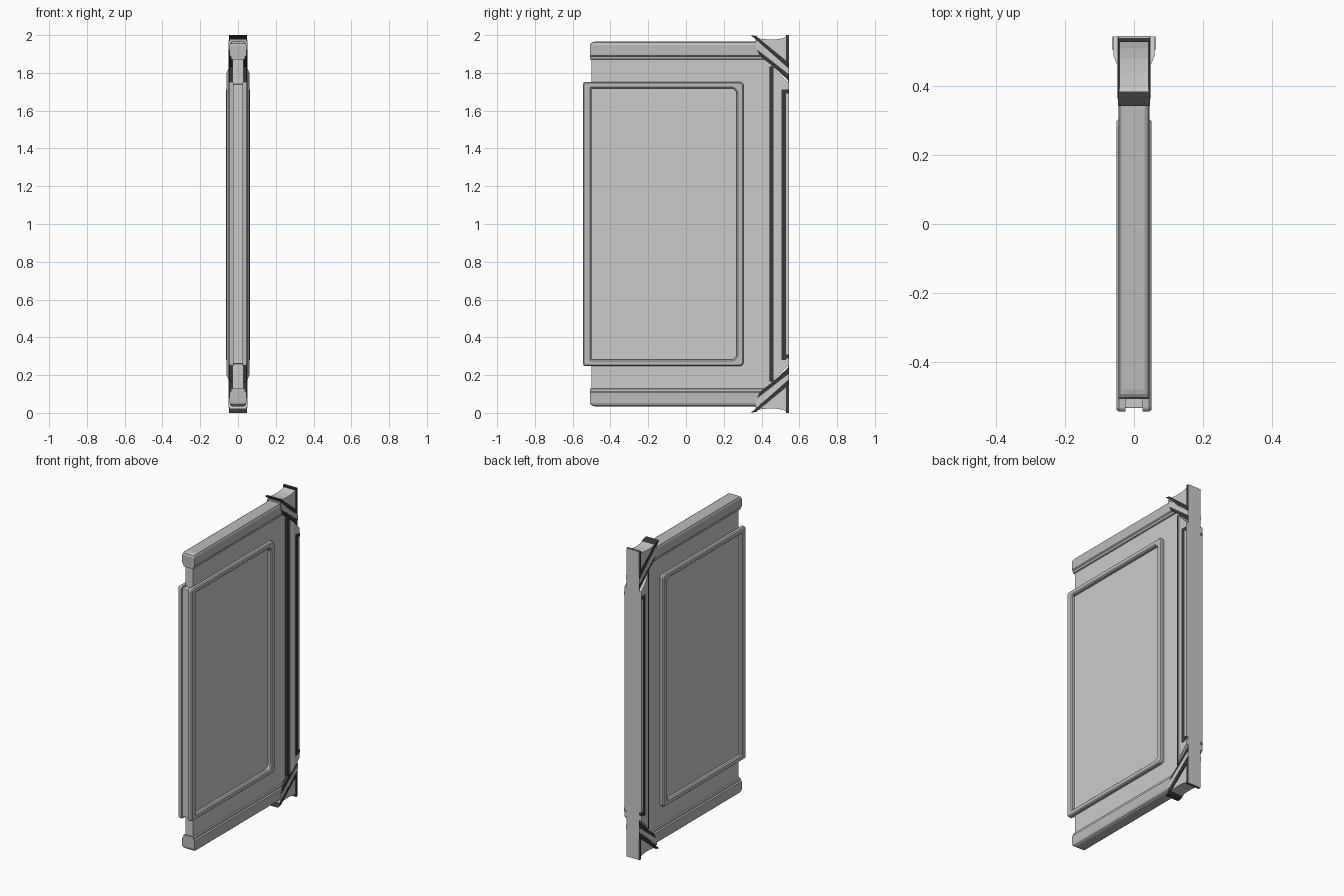
import bpy, bmesh, math

if "Cube" in bpy.data.objects:
    bpy.data.objects.remove(bpy.data.objects["Cube"])

DARK = bpy.data.materials.new("dark_trim")
DARK.diffuse_color = (0.04, 0.04, 0.04, 1)
DARK.use_nodes = True
DARK.node_tree.nodes["Principled BSDF"].inputs["Base Color"].default_value = DARK.diffuse_color
FRAME = bpy.data.materials.new("frame_grey")
FRAME.diffuse_color = (0.5, 0.5, 0.5, 1)
FRAME.use_nodes = True
FRAME.node_tree.nodes["Principled BSDF"].inputs["Base Color"].default_value = FRAME.diffuse_color


def finish(name, bm, mat=None, bevel=0, segs=2):
    bmesh.ops.recalc_face_normals(bm, faces=bm.faces)
    me = bpy.data.meshes.new(name)
    bm.to_mesh(me)
    bm.free()
    ob = bpy.data.objects.new(name, me)
    bpy.context.collection.objects.link(ob)
    if mat:
        me.materials.append(mat)
    if bevel:
        m = ob.modifiers.new("bevel", 'BEVEL')
        m.width, m.segments, m.limit_method = bevel, segs, 'ANGLE'
    return ob


def loft(name, loops, mat=None, bevel=0, closed=False):
    """Skin matching loops of points; cap the ends unless closed."""
    bm = bmesh.new()
    rows = [[bm.verts.new(p) for p in lp] for lp in loops]
    n = len(rows[0])
    pairs = list(zip(rows, rows[1:])) + ([(rows[-1], rows[0])] if closed else [])
    for a, b in pairs:
        for i in range(n):
            j = (i + 1) % n
            bm.faces.new((a[i], a[j], b[j], b[i]))
    if not closed:
        bm.faces.new(rows[0])
        bm.faces.new(rows[-1])
    return finish(name, bm, mat, bevel)


def prism(name, yz, w, mat=None, bevel=0, x0=None):
    """Extrude a side outline across x."""
    a = -w if x0 is None else x0
    return loft(name, [[(x, y, z) for y, z in yz] for x in (a, w)], mat, bevel)


def rect(y0, y1, z0, z1):
    return [(y0, z0), (y1, z0), (y1, z1), (y0, z1)]


def rounded(y0, y1, h, rl, rr, x, n=6):
    """Rounded rectangle centred on z = 1, with separate left and right radii."""
    pts = []
    for cy, cz, r, a0 in ((y1 - rr, h - rr, rr, 0), (y0 + rl, h - rl, rl, 90),
                          (y0 + rl, rl - h, rl, 180), (y1 - rr, rr - h, rr, 270)):
        for i in range(n + 1):
            a = math.radians(a0 + 90 * i / n)
            pts.append((x, cy + r * math.cos(a), 1 + cz + r * math.sin(a)))
    return pts


# central panel and its front bridge
prism("panel", [(-.5, .1), (.40, .1), (.455, .16), (.455, 1.84), (.40, 1.9), (-.5, 1.9)], .028)
prism("front_bridge", rect(-.535, -.495, .26, 1.74), .029, bevel=.004)

# raised window frames, one on each face
for s, side in ((1, "right"), (-1, "left")):
    loft("window_frame_" + side, [
        rounded(-.545, .305, .753, .014, .022, s * .024),
        rounded(-.545, .305, .753, .014, .022, s * .044),
        rounded(-.539, .299, .747, .010, .018, s * .051),
        rounded(-.507, .275, .725, .004, .036, s * .051),
        rounded(-.501, .268, .718, .003, .030, s * .044),
        rounded(-.501, .268, .718, .003, .030, s * .024)], FRAME, closed=True)

# rear post, with ends slanted to meet the brackets
sections = ((.462, .049, .83), (.49, .060, .80), (.545, .061, .745))
loft("rear_post", [[(-w, y, 1 - h), (w, y, 1 - h), (w, y, 1 + h), (-w, y, 1 + h)]
                   for y, w, h in sections])
prism("post_seam", rect(.442, .466, .165, 1.835), .047, DARK, .003)
prism("post_inlay", rect(.505, .530, .28, 1.71), .063, DARK)
prism("rear_plate", rect(.540, .5455, 0, 2), .045)

# rails and corner brackets, repeated at the top and bottom
for end in ("top", "bottom"):
    def f(pts):
        return [(a, z if end == "top" else 2 - z) for a, z in pts]

    half = [(.026, 1.87), (.036, 1.873), (.038, 1.886), (.045, 1.892), (.045, 1.948),
            (.040, 1.960), (.030, 1.966)]
    prof = f(half + [(-x, z) for x, z in reversed(half)])
    # rail rounds off at its front end
    steps = []
    for y, drop in ((-.508, .022), (-.504, .010), (-.494, .003), (-.480, 0), (.43, 0)):
        steps.append([(x, y, min(max(z, .034 + drop), 1.966 - drop)) for x, z in prof])
    loft("rail_" + end, steps, FRAME)

    # wedge with a hollowed outer edge
    prism("bracket_wedge_" + end, f([(.365, 1.988), (.40, 1.980), (.44, 1.977), (.48, 1.978),
                                     (.51, 1.983), (.54, 1.992), (.54, 1.80), (.38, 1.94)]), .042)
    prism("bracket_outer_bar_" + end, f([(.343, 2.0), (.372, 1.994), (.545, 1.853),
                                         (.545, 1.822)]), .047, DARK)
    prism("bracket_stripe_" + end, f([(.365, 1.972), (.545, 1.822), (.545, 1.792),
                                      (.375, 1.925)]), .049)
    prism("bracket_inner_bar_" + end, f([(.375, 1.925), (.545, 1.792), (.545, 1.757),
                                         (.46, 1.835), (.39, 1.89)]), .047, DARK)
    prism("bracket_post_" + end, f(rect(.529, .543, 1.81, 2.0)), .047, DARK)
    # short return of the post inlay
    prism("inlay_return_" + end, f(rect(.505, .545, 1.69, 1.712)), .063, DARK)
